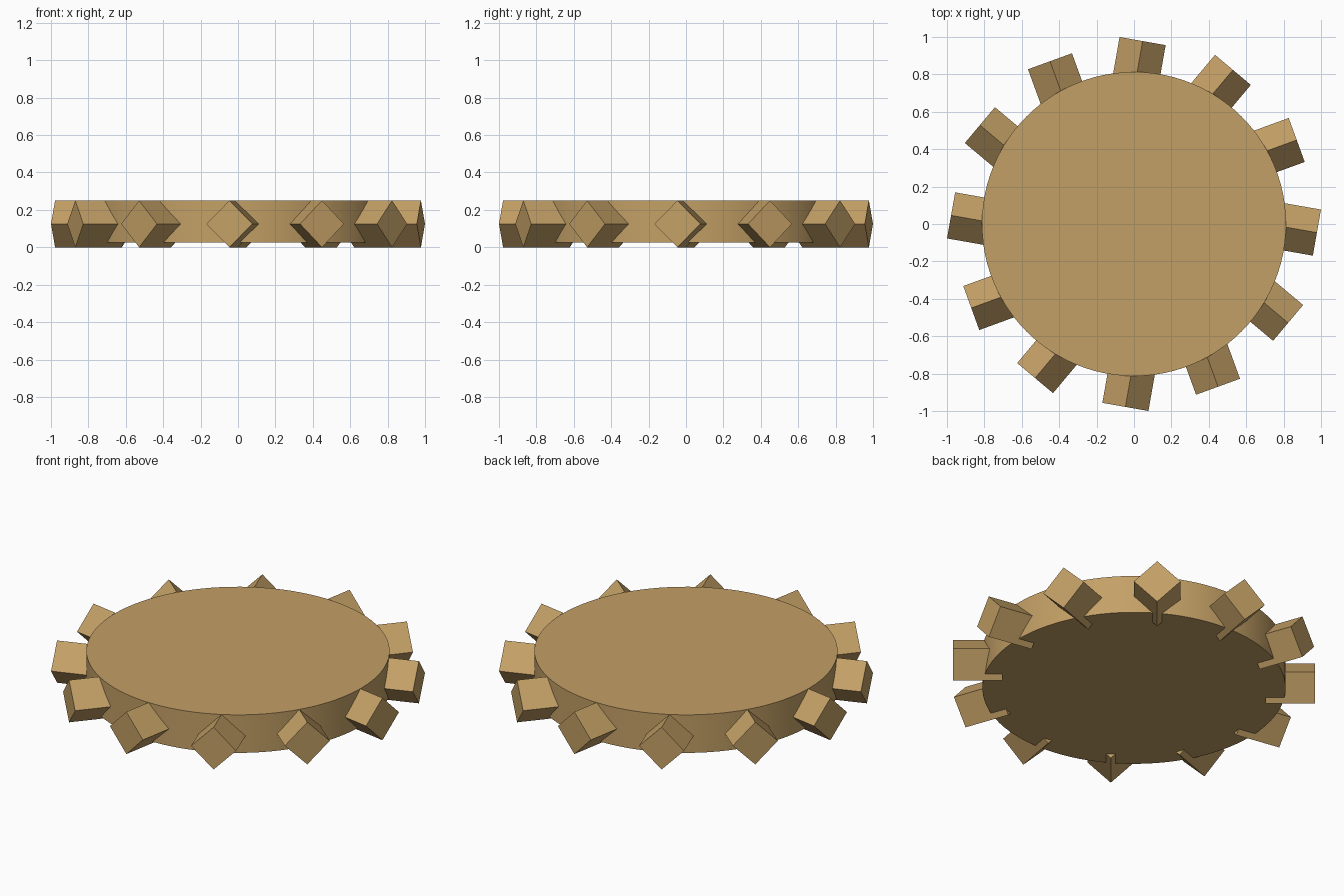
import bpy
import math
from mathutils import Matrix, Vector

default_cube = bpy.data.objects.get("Cube")
if default_cube:
    bpy.data.objects.remove(default_cube, do_unlink=True)

TEETH = 12
SKEW = math.radians(-10)      # every tooth leans the same way off the radius
ROOT, LENGTH = 0.717, 0.265   # radius of the tooth root, tooth length
SIDE = 0.25 / math.sqrt(2)    # square section standing on its corner

tan = bpy.data.materials.new("tan_wood")
tan.use_nodes = True
tan.diffuse_color = (0.55, 0.352, 0.133, 1)
tan.node_tree.nodes["Principled BSDF"].inputs["Base Color"].default_value = tan.diffuse_color

# Wheel disc
bpy.ops.mesh.primitive_cylinder_add(vertices=96, radius=0.813, depth=0.225,
                                    location=(0, 0, 0.1375))
disc = bpy.context.object
disc.name = "wheel_disc"
disc.data.materials.append(tan)
bpy.ops.object.shade_smooth_by_angle(angle=math.radians(30))

# Skewed square teeth around the rim
for i in range(TEETH):
    angle = i * math.tau / TEETH
    bpy.ops.mesh.primitive_cube_add(size=1)
    tooth = bpy.context.object
    tooth.name = f"tooth_{i + 1}"
    tooth.data.transform(Matrix.Translation((LENGTH / 2, 0, 0))
                         @ Matrix.Rotation(math.pi / 4, 4, 'X')
                         @ Matrix.Diagonal((LENGTH, SIDE, SIDE, 1)))
    tooth.location = Vector((ROOT * math.cos(angle), ROOT * math.sin(angle), 0.125))
    tooth.rotation_euler.z = angle + SKEW
    tooth.data.materials.append(tan)
